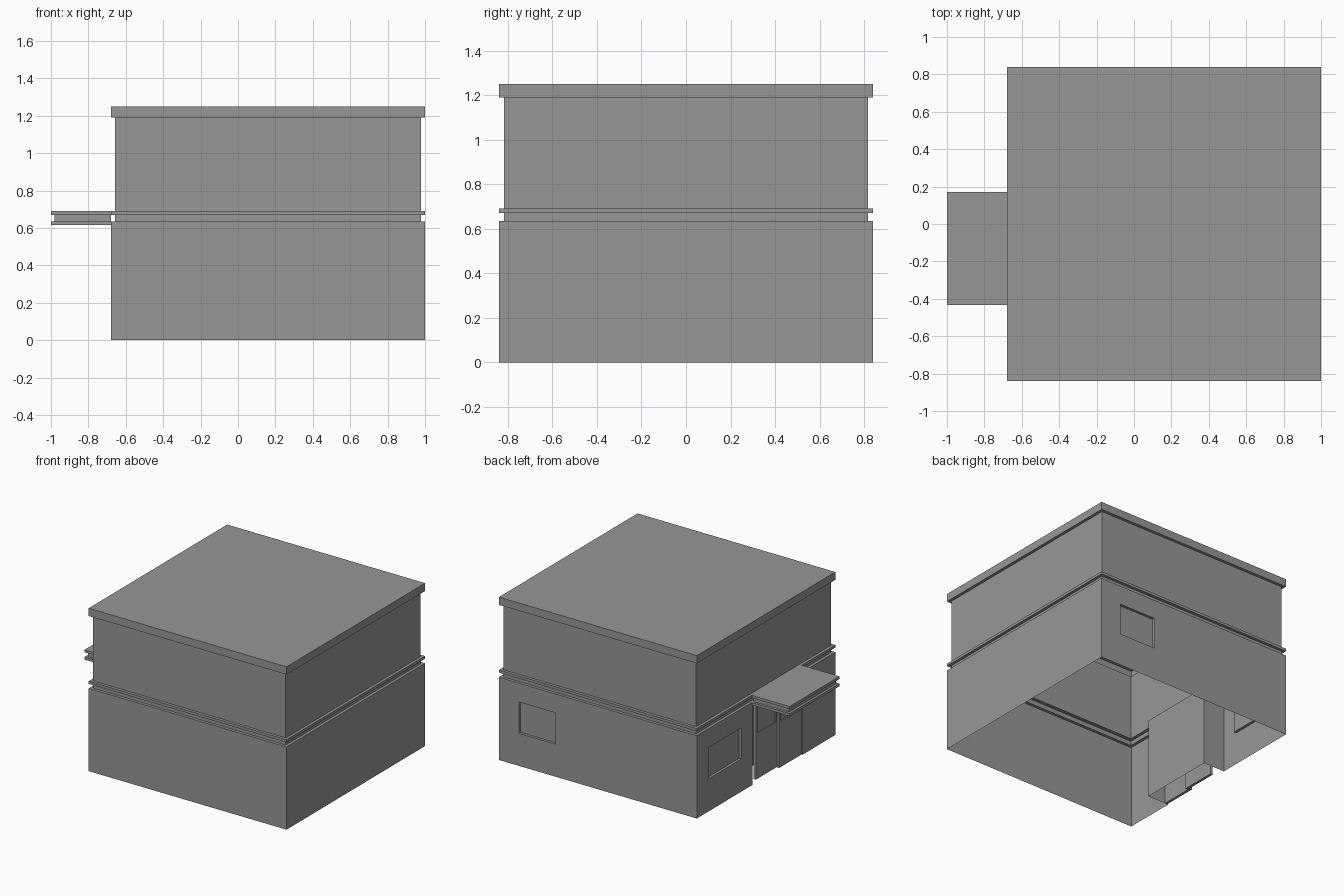
import bpy, bmesh
from mathutils import Vector

old = bpy.data.objects.get("Cube")
if old:
    bpy.data.objects.remove(old, do_unlink=True)

grey = bpy.data.materials.new("plain_grey")
grey.use_nodes = True
grey.diffuse_color = (0.31, 0.31, 0.31, 1)
grey.node_tree.nodes["Principled BSDF"].inputs["Base Color"].default_value = (0.31, 0.31, 0.31, 1)

# Building extents
X0, X1, Y = -0.68, 1.0, 0.84
WALL_TOP = 0.635
LEVELS = [0, 0.25, 0.49, 0.61, WALL_TOP]


def quad(bm, *points):
    bm.faces.new([bm.verts.new(p) for p in points])


def finish(bm, name):
    """Weld, orient outwards and turn into an object."""
    bmesh.ops.remove_doubles(bm, verts=bm.verts, dist=0.0005)
    bmesh.ops.recalc_face_normals(bm, faces=bm.faces)
    bm.normal_update()
    outer = max(bm.faces, key=lambda f: f.calc_center_median().x)
    if outer.normal.x < -0.9:
        bmesh.ops.reverse_faces(bm, faces=bm.faces)
    mesh = bpy.data.meshes.new(name)
    bm.to_mesh(mesh)
    bm.free()
    mesh.materials.append(grey)
    obj = bpy.data.objects.new(name, mesh)
    bpy.context.collection.objects.link(obj)
    return obj


def wall(bm, at, u0, u1, levels, holes=()):
    """Flat wall with recesses (ua, ub, za, zb, depth); at(u, z, d) places a point."""
    us = sorted({u0, u1, *[u for h in holes for u in h[:2]]})
    for ua, ub in zip(us, us[1:]):
        for za, zb in zip(levels, levels[1:]):
            um, zm = (ua + ub) / 2, (za + zb) / 2
            if not any(h[0] < um < h[1] and h[2] < zm < h[3] for h in holes):
                quad(bm, at(ua, za, 0), at(ub, za, 0), at(ub, zb, 0), at(ua, zb, 0))
    for ua, ub, za, zb, d in holes:
        cu = [u for u in us if ua <= u <= ub]
        cz = [z for z in levels if za <= z <= zb]
        quad(bm, at(ua, za, d), at(ub, za, d), at(ub, zb, d), at(ua, zb, d))
        for u in (ua, ub):
            for a, b in zip(cz, cz[1:]):
                quad(bm, at(u, a, 0), at(u, b, 0), at(u, b, d), at(u, a, d))
        for z in (za, zb):
            if z > 0:
                for a, b in zip(cu, cu[1:]):
                    quad(bm, at(a, z, 0), at(b, z, 0), at(b, z, d), at(a, z, d))


def stack(name, rings, cap_bottom):
    """Stepped shell through rectangles (x0, x1, y0, y1, z)."""
    bm = bmesh.new()
    loops = [[bm.verts.new(p) for p in
              ((a, c, z), (b, c, z), (b, d, z), (a, d, z))] for a, b, c, d, z in rings]
    for low, high in zip(loops, loops[1:]):
        for i in range(4):
            j = (i + 1) % 4
            bm.faces.new((low[i], low[j], high[j], high[i]))
    bm.faces.new(loops[-1])
    if cap_bottom:
        bm.faces.new(loops[0][::-1])
    return finish(bm, name)


# Ground floor walls, open underneath, with windows and entrance recess
bm = bmesh.new()
wall(bm, lambda u, z, d: Vector((u, -Y + d, z)), X0, X1, LEVELS)
wall(bm, lambda u, z, d: Vector((X1 - d, u, z)), -Y, Y, LEVELS)
wall(bm, lambda u, z, d: Vector((u, Y - d, z)), X0, X1, LEVELS,
     [(0.52, 0.83, 0.25, 0.49, 0.02)])
wall(bm, lambda u, z, d: Vector((X0 + d, u, z)), -Y, Y, LEVELS,
     [(0.30, 0.70, 0.25, 0.49, 0.02), (-0.44, 0.165, 0, 0.61, 0.18)])
finish(bm, "ground_floor_walls")


# Upper storey shell with string course and roof slab
def outline(inset, z):
    return (X0 + inset, X1 - inset, -Y + inset, Y - inset, z)


STEP = 0.022
profile = [(0, WALL_TOP), (STEP, WALL_TOP), (STEP, 0.67), (0, 0.67), (0, 0.69),
           (STEP, 0.69), (STEP, 1.19), (0, 1.19), (0, 1.25)]
stack("upper_storey_and_roof", [outline(i, z) for i, z in profile], False)

# Entrance canopy: two thin slabs with a recessed core
canopy = [(0, 0.615), (0, WALL_TOP), (0.018, WALL_TOP), (0.018, 0.67), (0, 0.67), (0, 0.69)]
stack("entrance_canopy", [(-1 + i, X0, -0.433 + i, 0.172 - i, z) for i, z in canopy], True)


# Sliding entrance doors, overlapping at the middle
def door(name, depth, y0, y1, pane):
    bm = bmesh.new()
    xa, xb, top = X0 + depth, X0 + depth + 0.02, 0.61
    wall(bm, lambda u, z, d: Vector((xa + d, u, z)), y0, y1, [0, 0.35, 0.57, top],
         [(*pane, 0.35, 0.57, 0.008)])
    quad(bm, (xb, y0, 0), (xb, y1, 0), (xb, y1, top), (xb, y0, top))
    for y in (y0, y1):
        quad(bm, (xa, y, 0), (xb, y, 0), (xb, y, top), (xa, y, top))
    for z in (0, top):
        quad(bm, (xa, y0, z), (xb, y0, z), (xb, y1, z), (xa, y1, z))
    finish(bm, name)


door("inner_sliding_door", 0.03, -0.19, 0.08, (-0.16, 0.055))
door("outer_sliding_door", 0.008, -0.44, -0.17, (-0.32, -0.195))
